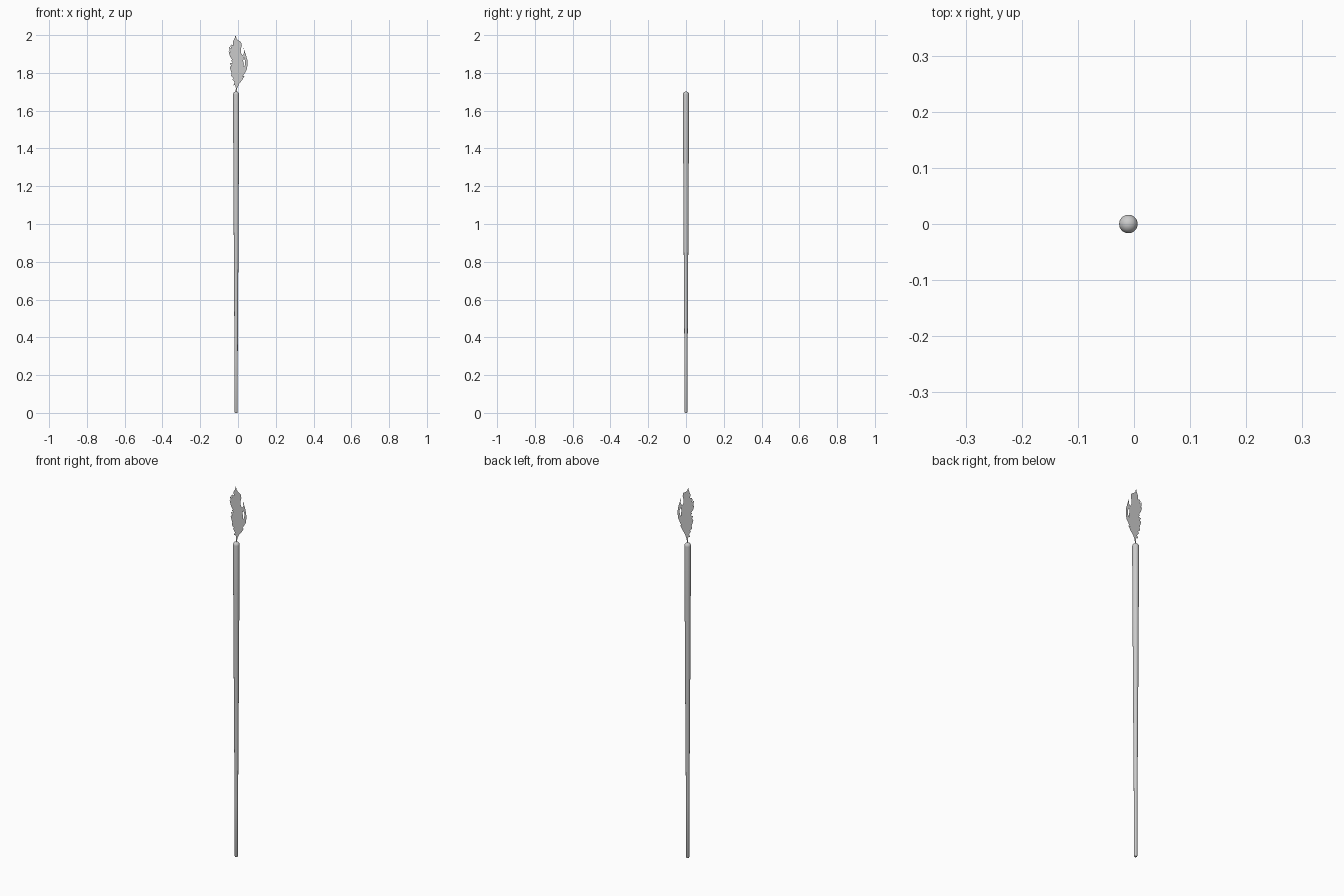
import bpy, bmesh, math

if "Cube" in bpy.data.objects:
    bpy.data.objects.remove(bpy.data.objects["Cube"])

AXIS_X = -0.010


def lathe(name, profile, sides):
    """Revolve (radius, z) points around the vertical axis."""
    bm = bmesh.new()
    verts = [bm.verts.new((r, 0, z)) for r, z in profile]
    edges = [bm.edges.new(pair) for pair in zip(verts, verts[1:])]
    bmesh.ops.spin(bm, geom=verts + edges, cent=(0, 0, 0), axis=(0, 0, 1),
                   angle=2 * math.pi, steps=sides)
    bmesh.ops.remove_doubles(bm, verts=bm.verts, dist=1e-5)
    bmesh.ops.recalc_face_normals(bm, faces=bm.faces)
    mesh = bpy.data.meshes.new(name)
    bm.to_mesh(mesh)
    bm.free()
    obj = bpy.data.objects.new(name, mesh)
    bpy.context.collection.objects.link(obj)
    obj.location.x = AXIS_X
    return obj


def select(obj):
    bpy.ops.object.select_all(action='DESELECT')
    obj.select_set(True)
    bpy.context.view_layer.objects.active = obj


# Tapered shaft with a domed head and softened foot
R, HEAD_Z = 0.0165, 1.685
dome = [(R * math.cos(a), HEAD_Z + R * math.sin(a))
        for a in (i * math.pi / 16 for i in range(8))] + [(0, HEAD_Z + R)]
shaft = lathe("shaft", [(0, 0), (0.006, 0), (0.008, 0.004), (0.0085, 0.3),
                        (0.0120, 0.85), (0.0150, 1.4)] + dome, 32)
select(shaft)
bpy.ops.object.shade_smooth_by_angle(angle=math.radians(40))

# Flat flame: ragged outline in hundredths, x across and height above 1.70
outline = [
    (-1.4, -0.5), (-0.6, -0.5), (-0.4, 2.0), (0.6, 4.2), (2.2, 6.2), (3.6, 8.6),
    (2.4, 8.1), (3.4, 9.6), (4.6, 11.6), (5.0, 14.0), (4.9, 17.0), (4.2, 19.6),
    (3.5, 21.6), (3.0, 23.2), (3.2, 20.6), (2.4, 19.2), (1.6, 20.6), (1.5, 22.6),
    (2.0, 24.6), (1.6, 26.4), (0.2, 27.2), (-0.8, 28.2), (-1.3, 30.0),
    (-1.8, 28.2), (-2.6, 26.6), (-2.5, 24.6), (-3.4, 25.0), (-4.0, 24.2),
    (-3.6, 22.8), (-4.8, 23.8), (-4.3, 20.8), (-5.0, 21.4), (-4.2, 18.6),
    (-3.0, 16.8), (-3.8, 16.6), (-2.8, 15.4), (-4.2, 15.2), (-3.6, 13.6),
    (-4.4, 13.2), (-3.4, 9.8), (-3.7, 8.4), (-2.4, 7.2), (-3.0, 6.6),
    (-1.8, 5.0), (-2.5, 3.4), (-1.5, 3.6), (-1.1, 2.0)]
hole = [(2.9, 13.2), (3.7, 14.2), (3.8, 16.4), (3.0, 18.2), (2.7, 16.2), (3.1, 14.8)]

curve = bpy.data.curves.new("flame", 'CURVE')
curve.dimensions = '2D'
curve.fill_mode = 'BOTH'
for loop in (outline, hole):
    spline = curve.splines.new('POLY')
    spline.points.add(len(loop) - 1)
    for point, (x, z) in zip(spline.points, loop):
        point.co = (x / 100, 1.70 + z / 100, 0, 1)
    spline.use_cyclic_u = True
flame = bpy.data.objects.new("flame", curve)
bpy.context.collection.objects.link(flame)
flame.rotation_euler.x = math.pi / 2
select(flame)
bpy.ops.object.convert(target='MESH')
